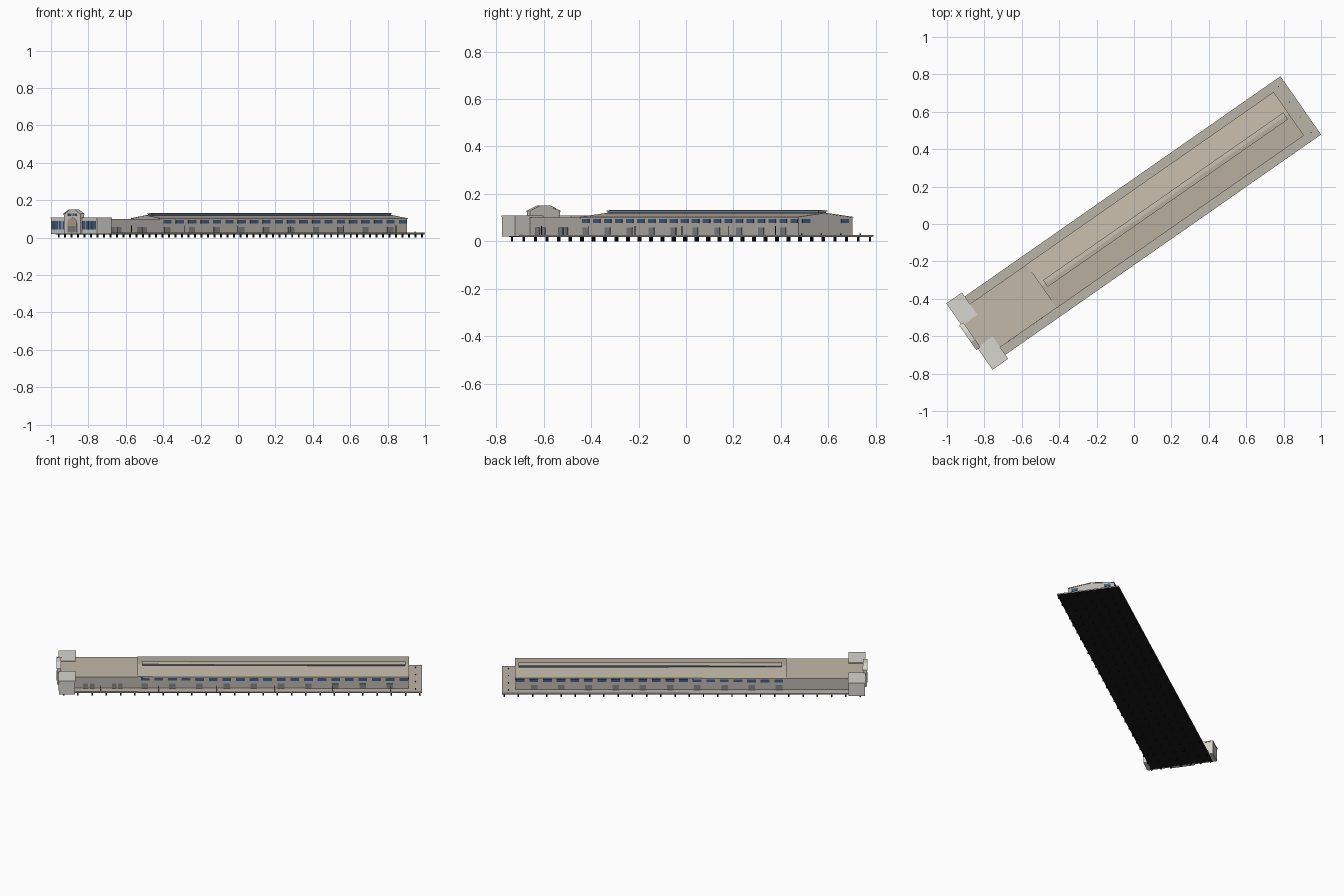
import bpy, bmesh, math
from mathutils import Matrix

if "Cube" in bpy.data.objects:
    bpy.data.objects.remove(bpy.data.objects["Cube"])

ANGLE = math.atan2(0.572, 0.82)   # the pier runs diagonally in plan
C = 0.010                         # centre line across the pier (local y)


def material(name, rgb):
    m = bpy.data.materials.new(name)
    m.diffuse_color = (*rgb, 1)
    m.use_nodes = True
    m.node_tree.nodes["Principled BSDF"].inputs["Base Color"].default_value = m.diffuse_color
    return m


TAN = material("tan_roofing", (0.54, 0.48, 0.39))
DECK = material("deck_concrete", (0.50, 0.46, 0.39))
WALL = material("grey_wall", (0.50, 0.47, 0.43))
PALE = material("pale_stone", (0.68, 0.66, 0.61))
BLUE = material("blue_glass", (0.05, 0.11, 0.22))
DOOR = material("grey_door", (0.22, 0.23, 0.24))
DARK = material("dark_timber", (0.012, 0.011, 0.010))
ARCH = material("arch_panel", (0.50, 0.40, 0.25))


def finish(name, bm, mat):
    bmesh.ops.recalc_face_normals(bm, faces=bm.faces)
    me = bpy.data.meshes.new(name)
    bm.to_mesh(me)
    bm.free()
    me.materials.append(mat)
    ob = bpy.data.objects.new(name, me)
    ob.rotation_euler.z = ANGLE
    bpy.context.collection.objects.link(ob)
    return ob


def boxes(name, mat, items):
    """items: (x0, x1, y0, y1, z0, z1), y measured from the centre line."""
    bm = bmesh.new()
    for x0, x1, y0, y1, z0, z1 in items:
        m = (Matrix.Translation(((x0 + x1) / 2, (y0 + y1) / 2 + C, (z0 + z1) / 2))
             @ Matrix.Diagonal((x1 - x0, y1 - y0, z1 - z0, 1)))
        bmesh.ops.create_cube(bm, size=1, matrix=m)
    return finish(name, bm, mat)


def extrude(name, mat, profile, x0, x1):
    """Profile of (y, z) points extruded along the pier."""
    bm = bmesh.new()
    f = bm.faces.new([bm.verts.new((x0, y + C, z)) for y, z in profile])
    r = bmesh.ops.extrude_face_region(bm, geom=[f])
    vs = [v for v in r["geom"] if isinstance(v, bmesh.types.BMVert)]
    bmesh.ops.translate(bm, verts=vs, vec=(x1 - x0, 0, 0))
    return finish(name, bm, mat)


def posts(name, mat, points, radius, z0, z1, sides=6):
    bm = bmesh.new()
    for x, y in points:
        bmesh.ops.create_cone(bm, cap_ends=True, segments=sides, radius1=radius,
                              radius2=radius, depth=z1 - z0,
                              matrix=Matrix.Translation((x, y + C, (z0 + z1) / 2)))
    return finish(name, bm, mat)


def both_sides(spans, z0, z1, out=0.002, half=0.14):
    """Thin panels on the two long shed walls."""
    res = []
    for a, b in spans:
        res.append((a, b, half - 0.002, half + out, z0, z1))
        res.append((a, b, -half - out, -half + 0.002, z0, z1))
    return res


# Deck, dark underside and piles
boxes("pier_deck", DECK, [(-1.05, 1.094, -0.19, 0.19, 0.021, 0.027)])
boxes("deck_underside", DARK, [(-1.05, 1.092, -0.188, 0.188, 0.018, 0.022)])
posts("piles", DARK, [(-1.035 + i * 2.115 / 25, -0.182 + j * 0.364 / 6)
                      for i in range(26) for j in range(7)], 0.005, 0, 0.02)

# Long shed: low flat front section and taller gabled section
boxes("low_shed", WALL, [(-1.06, -0.594, -0.138, 0.138, 0.025, 0.097)])
boxes("low_shed_roof", TAN, [(-1.06, -0.594, -0.141, 0.141, 0.097, 0.101)])
extrude("main_shed", WALL, [(-0.139, 0.025), (0.139, 0.025), (0.139, 0.1),
                            (0, 0.117), (-0.139, 0.1)], -0.594, 1.013)
extrude("main_shed_roof", TAN, [(-0.142, 0.1), (0, 0.117), (0.142, 0.1),
                                (0.142, 0.103), (0, 0.12), (-0.142, 0.103)],
        -0.596, 1.016)

# Roof monitor with glazed sides
boxes("roof_monitor_glazing", BLUE, [(-0.566, 0.991, -0.019, 0.019, 0.112, 0.127)])
extrude("roof_monitor_roof", TAN, [(-0.022, 0.126), (0.022, 0.126), (0.022, 0.129),
                                   (0, 0.132), (-0.022, 0.129)], -0.57, 0.995)
boxes("roof_monitor_sill", WALL, [(-0.569, 0.994, -0.021, 0.021, 0.11, 0.1185)])

# Upper strip windows and loading doors along both walls
wins = [(-0.577 + i * 0.0808, -0.525 + i * 0.0808) for i in range(20)]
boxes("shed_windows", BLUE, both_sides(wins, 0.077, 0.095))
doors = [(-0.572 + i * 0.1616, -0.533 + i * 0.1616) for i in range(10)]
boxes("shed_doors", DOOR, both_sides(doors, 0.027, 0.058))
boxes("low_shed_doors", DOOR,
      [(u - 0.014, u + 0.014, -0.142, -0.136, 0.027, 0.058)
       for u in (-0.905, -0.865, -0.735, -0.7)])
# Windows in the far end wall
boxes("end_windows", BLUE, [(1.011, 1.016, s * 0.1 - 0.02, s * 0.1 + 0.02, 0.077, 0.095)
                            for s in (-1, 1)])

# Head house: two side blocks
blocks, caps, glass = [], [], []
for s in (-1, 1):
    y0, y1 = sorted((s * 0.073, s * 0.214))
    blocks.append((-1.063, -0.967, y0, y1, 0.02, 0.102))
    caps.append((-1.066, -0.964, y0 - 0.002, y1 + 0.002, 0.102, 0.108))
    for k in range(4):
        y = s * 0.1435 + (k - 1.5) * 0.034
        glass.append((-1.065, -1.06, y - 0.013, y + 0.013, 0.043, 0.09))
boxes("head_house_blocks", PALE, blocks)
boxes("head_house_cornices", PALE, caps)
boxes("head_house_windows", BLUE, glass)

# Central entrance front with clipped gable
gable = [(-0.077, 0.02), (0.077, 0.02), (0.077, 0.126), (0.06, 0.132),
         (0.027, 0.147), (-0.027, 0.147), (-0.06, 0.132), (-0.077, 0.126)]
extrude("entrance_front", PALE, gable, -1.074, -1.052)
coping = [(-0.08, 0.125), (-0.06, 0.132), (-0.027, 0.147), (0.027, 0.147),
          (0.06, 0.132), (0.08, 0.125), (0.08, 0.128), (0.061, 0.136),
          (0.028, 0.15), (-0.028, 0.15), (-0.061, 0.136), (-0.08, 0.128)]
extrude("entrance_coping", PALE, coping, -1.077, -1.05)


def arch(w, z0, spring, h, n=12):
    return [(w, z0)] + [(w * math.cos(math.pi * i / n), spring + h * math.sin(math.pi * i / n))
                        for i in range(n + 1)] + [(-w, z0)]


extrude("entrance_arch", ARCH, arch(0.044, 0.027, 0.075, 0.032)[1:-1]
        + [(-0.044, 0.027), (0.044, 0.027)], -1.0755, -1.07)
boxes("entrance_door", DOOR, [(-1.077, -1.07, -0.034, 0.034, 0.027, 0.062)])
boxes("gable_windows", BLUE, [(-1.076, -1.07, y - 0.007, y + 0.007, 0.116, 0.128)
                              for y in (-0.033, -0.011, 0.011, 0.033)])

# Lamp posts along the near edge, bollards at the outer end
posts("lamp_posts", DARK, [(-0.816 + i * 0.345, -0.184) for i in range(6)],
      0.0018, 0.025, 0.064)
posts("bollards", DARK, [(1.055, y) for y in (-0.15, -0.05, 0.05, 0.15)],
      0.003, 0.025, 0.033, 8)
